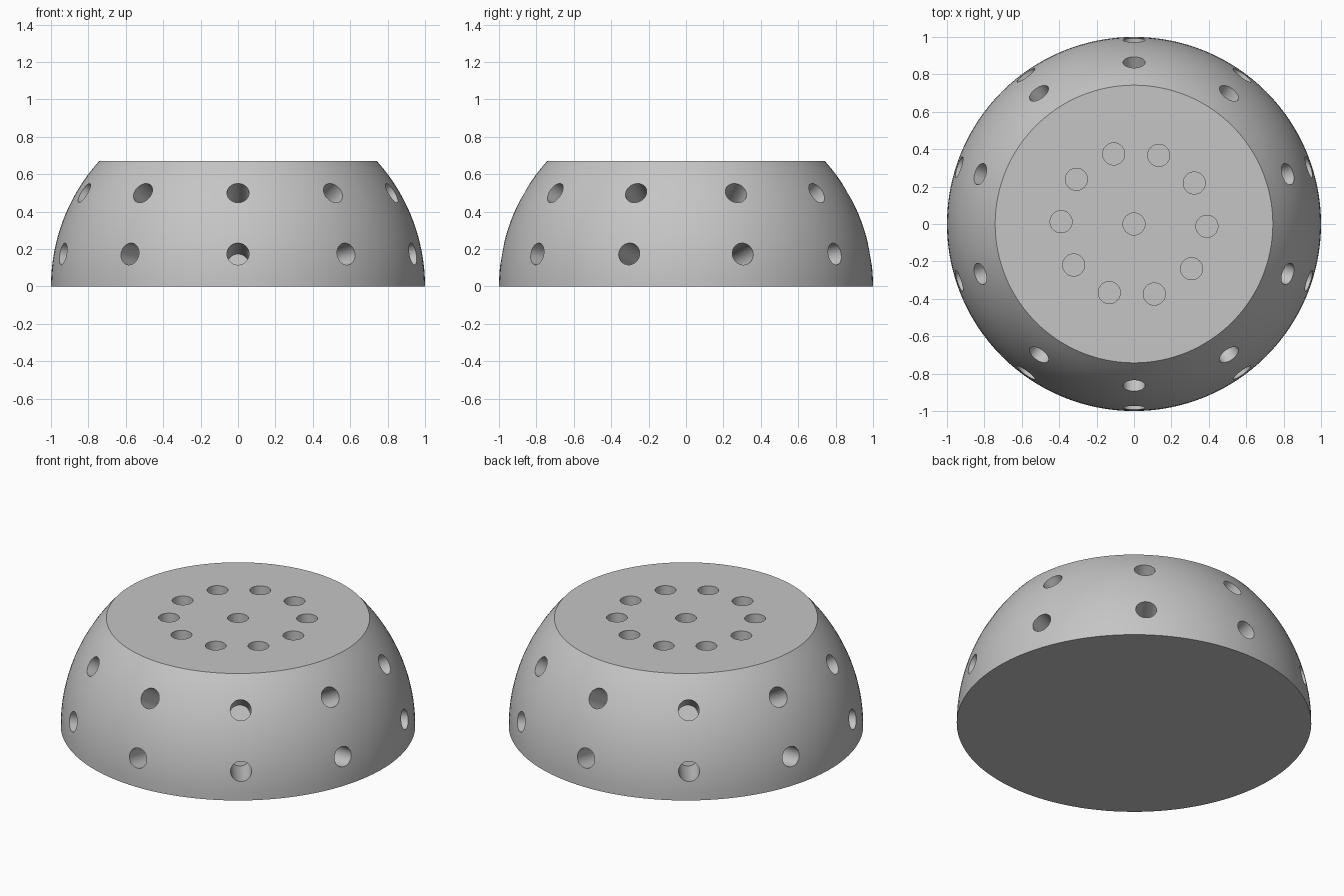
import bpy, bmesh
from math import radians, sin, cos, sqrt
from mathutils import Matrix, Vector

HEIGHT = 0.67
HOLE_RADIUS = 0.059
HOLE_DEPTH = 0.34
HOLES_PER_RING = 10

if "Cube" in bpy.data.objects:
    bpy.data.objects.remove(bpy.data.objects["Cube"])

grey = bpy.data.materials.new("plain grey")
grey.use_nodes = True
colour = (0.56, 0.56, 0.56, 1)
grey.diffuse_color = colour
grey.node_tree.nodes["Principled BSDF"].inputs["Base Color"].default_value = colour


def make_object(name, bm):
    mesh = bpy.data.meshes.new(name)
    bm.to_mesh(mesh)
    bm.free()
    mesh.materials.append(grey)
    obj = bpy.data.objects.new(name, mesh)
    bpy.context.collection.objects.link(obj)
    return obj


def add_drill(bm, surface_point, direction):
    """Cylinder that reaches HOLE_DEPTH below the surface and a little above it."""
    margin = 0.1
    centre = surface_point + direction * (margin - HOLE_DEPTH) / 2
    turn = direction.to_track_quat('Z', 'Y').to_matrix().to_4x4()
    bmesh.ops.create_cone(bm, cap_ends=True, segments=48, radius1=HOLE_RADIUS,
                          radius2=HOLE_RADIUS, depth=HOLE_DEPTH + margin,
                          matrix=Matrix.Translation(centre) @ turn)


# Dome: a sphere sliced flat at the base and at the top
bm = bmesh.new()
bmesh.ops.create_uvsphere(bm, u_segments=128, v_segments=64, radius=1)
for height, normal in ((0, (0, 0, -1)), (HEIGHT, (0, 0, 1))):
    cut = bmesh.ops.bisect_plane(bm, geom=bm.verts[:] + bm.edges[:] + bm.faces[:],
                                 dist=1e-5, plane_co=(0, 0, height),
                                 plane_no=normal, clear_outer=True)
    rim = [e for e in bm.edges if e.is_boundary
           and all(abs(v.co.z - height) < 1e-4 for v in e.verts)]
    bmesh.ops.contextual_create(bm, geom=rim)
bmesh.ops.recalc_face_normals(bm, faces=bm.faces[:])
dome = make_object("drilled_dome", bm)

# Drills: two rings square to the dome, one ring and a centre hole in the top
bm = bmesh.new()
up = Vector((0, 0, 1))
add_drill(bm, up * HEIGHT, up)
for i in range(HOLES_PER_RING):
    step = i * 360 / HOLES_PER_RING
    side = radians(step - 90)
    for elevation in (radians(10), radians(30)):
        outward = Vector((cos(elevation) * cos(side),
                          cos(elevation) * sin(side), sin(elevation)))
        add_drill(bm, outward, outward)
    around = radians(step - 1.8)
    add_drill(bm, Vector((0.39 * cos(around), 0.39 * sin(around), HEIGHT)), up)
drills = make_object("hole_drills", bm)
drills.hide_render = True

# Cut the blind holes
cutter = dome.modifiers.new("holes", 'BOOLEAN')
cutter.operation = 'DIFFERENCE'
cutter.solver = 'EXACT'
cutter.object = drills
bpy.ops.object.select_all(action='DESELECT')
dome.select_set(True)
bpy.context.view_layer.objects.active = dome
bpy.ops.object.modifier_apply(modifier=cutter.name)
bpy.data.objects.remove(drills)
bpy.ops.object.shade_smooth_by_angle(angle=radians(30))
